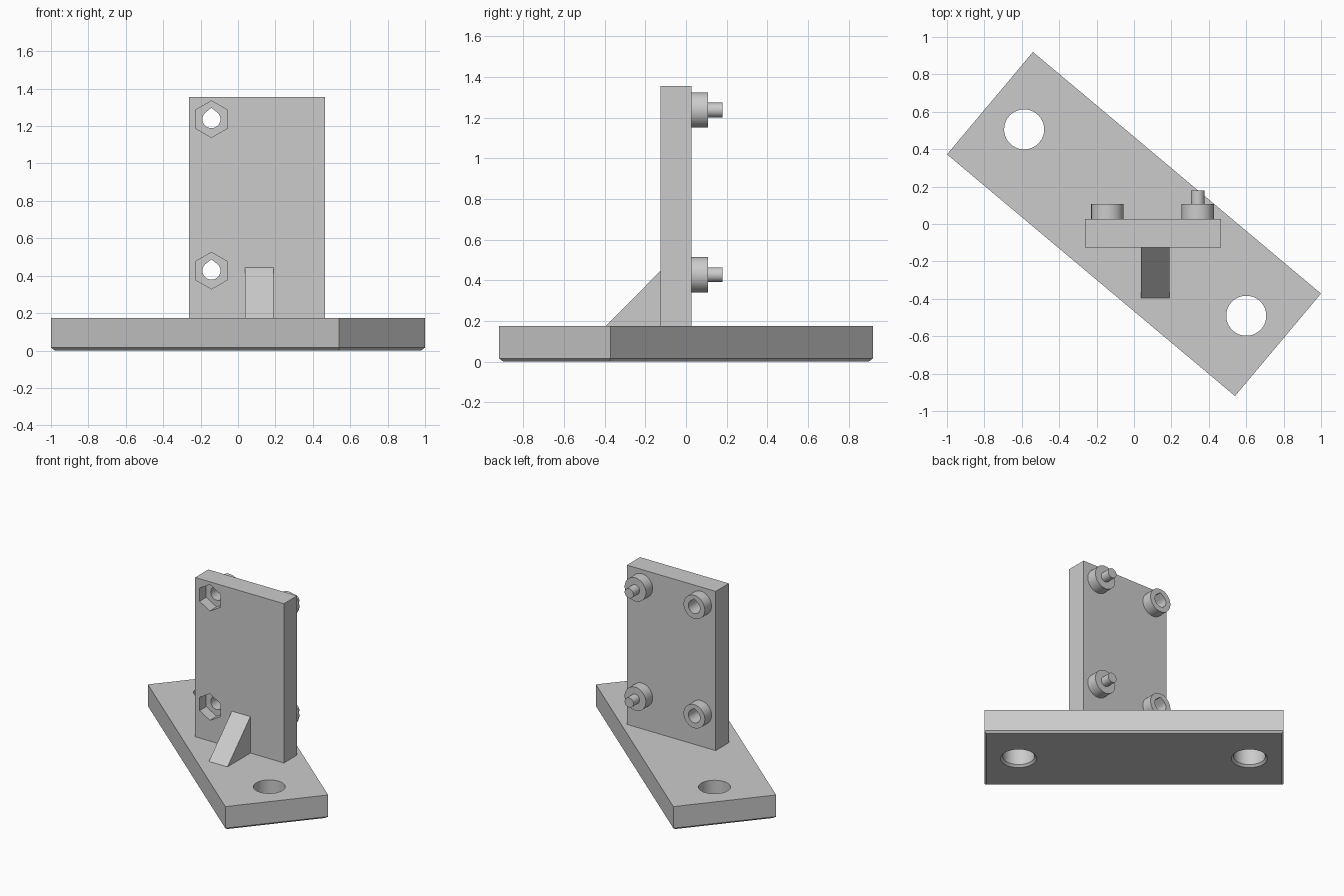
import bpy, bmesh
from math import sin, cos, pi, radians
from mathutils import Matrix, Vector

if "Cube" in bpy.data.objects:
    bpy.data.objects.remove(bpy.data.objects["Cube"])

grey = bpy.data.materials.new("light grey")
grey.use_nodes = True
grey.diffuse_color = (0.6, 0.6, 0.6, 1)
grey.node_tree.nodes["Principled BSDF"].inputs["Base Color"].default_value = (0.6, 0.6, 0.6, 1)


def finish(bm, name):
    bmesh.ops.recalc_face_normals(bm, faces=bm.faces)
    mesh = bpy.data.meshes.new(name)
    bm.to_mesh(mesh)
    bm.free()
    mesh.materials.append(grey)
    obj = bpy.data.objects.new(name, mesh)
    bpy.context.collection.objects.link(obj)
    return obj


def extrude(name, points, direction):
    """Extrude a closed outline of 3D points along a direction."""
    bm = bmesh.new()
    face = bm.faces.new([bm.verts.new(p) for p in points])
    new = bmesh.ops.extrude_face_region(bm, geom=[face])["geom"]
    bmesh.ops.translate(bm, verts=[v for v in new if isinstance(v, bmesh.types.BMVert)],
                        vec=Vector(direction))
    return finish(bm, name)


def box(name, x, y, z):
    return extrude(name, [(x[0], y[0], z[0]), (x[1], y[0], z[0]),
                          (x[1], y[1], z[0]), (x[0], y[1], z[0])], (0, 0, z[1] - z[0]))


def ring(radius, sides, x, z, y):
    """Upright outline facing y, with one corner at the top."""
    return [(x + radius * sin(2 * pi * i / sides), y, z + radius * cos(2 * pi * i / sides))
            for i in range(sides)]


def teardrop(radius, x, z, y):
    """Round outline with a pointed roof."""
    roof = 1.25 * radius
    arc = [radians(45 + 270 * i / 30 + 0) for i in range(31)]
    return [(x, y, z + roof)] + [(x + radius * sin(a), y, z + radius * cos(a)) for a in arc]


def shade(obj):
    bpy.ops.object.select_all(action='DESELECT')
    obj.select_set(True)
    bpy.context.view_layer.objects.active = obj
    bpy.ops.object.shade_smooth_by_angle(angle=radians(25))


def cut(obj, cutters):
    bpy.context.view_layer.objects.active = obj
    for c in cutters:
        c.hide_render = True
        mod = obj.modifiers.new("cut", 'BOOLEAN')
        mod.operation, mod.solver, mod.object = 'DIFFERENCE', 'EXACT', c
        bpy.ops.object.modifier_apply(modifier=mod.name)
        bpy.data.objects.remove(c)


# Base plate, chamfered along its underside, turned 40 degrees
BASE_TOP, CHAMFER = 0.175, 0.015
turn = Matrix.Rotation(radians(-40), 4, 'Z')
bm = bmesh.new()
bmesh.ops.create_cube(bm, size=1, matrix=Matrix.Translation((0, 0, BASE_TOP / 2))
                      @ Matrix.Diagonal((2.01, 0.715, BASE_TOP, 1)))
low = [e for e in bm.edges if all(v.co.z < 0.01 for v in e.verts)]
bmesh.ops.bevel(bm, geom=low, offset=CHAMFER, segments=1, affect='EDGES')
bmesh.ops.transform(bm, matrix=turn, verts=bm.verts)
base = finish(bm, "base_plate")

# Mounting holes with a flared lower rim
HOLE = 0.107
cutters = []
for side in (-1, 1):
    place = turn @ Matrix.Translation((0.775 * side, 0.01, 0))
    for r1, r2, z0, z1 in ((HOLE, HOLE, -0.1, 0.3),
                           (HOLE + 2 * CHAMFER, HOLE, -CHAMFER, CHAMFER)):
        bm = bmesh.new()
        bmesh.ops.create_cone(bm, cap_ends=True, segments=48, radius1=r1, radius2=r2,
                              depth=z1 - z0,
                              matrix=place @ Matrix.Translation((0, 0, (z0 + z1) / 2)))
        cutters.append(finish(bm, "hole_cutter"))
cut(base, cutters)
shade(base)

# Upright plate
FRONT, BACK = -0.126, 0.028
plate = box("upright_plate", (-0.263, 0.465), (FRONT, BACK), (0.1, 1.355))

# Sloping rib in front of the upright
extrude("support_rib", [(0.038, -0.395, BASE_TOP), (0.038, FRONT, 0.445),
                        (0.038, FRONT + 0.02, 0.445), (0.038, FRONT + 0.02, 0.15),
                        (0.038, -0.395, 0.15)], (0.152, 0, 0))

# Bosses: bored with nut pockets on one side, pinned on the other
plate_cutters = []
for level, z in (("lower", 0.427), ("upper", 1.237)):
    for side, x in (("right", -0.142), ("left", 0.341)):
        boss = extrude(f"{level}_{side}_boss", ring(0.087, 48, x, z, BACK - 0.005), (0, 0.084, 0))
        if side == "right":
            cut(boss, [extrude("bore_cutter", teardrop(0.048, x, z, -0.3), (0, 0.6, 0))])
            plate_cutters += [
                extrude("bore_cutter", teardrop(0.048, x, z, -0.3), (0, 0.6, 0)),
                extrude("nut_cutter", ring(0.098, 6, x, z, FRONT - 0.05), (0, 0.128, 0))]
        else:
            shade(extrude(f"{level}_pin", ring(0.036, 32, x, z, 0.1), (0, 0.08, 0)))
        shade(boss)
cut(plate, plate_cutters)
shade(plate)
